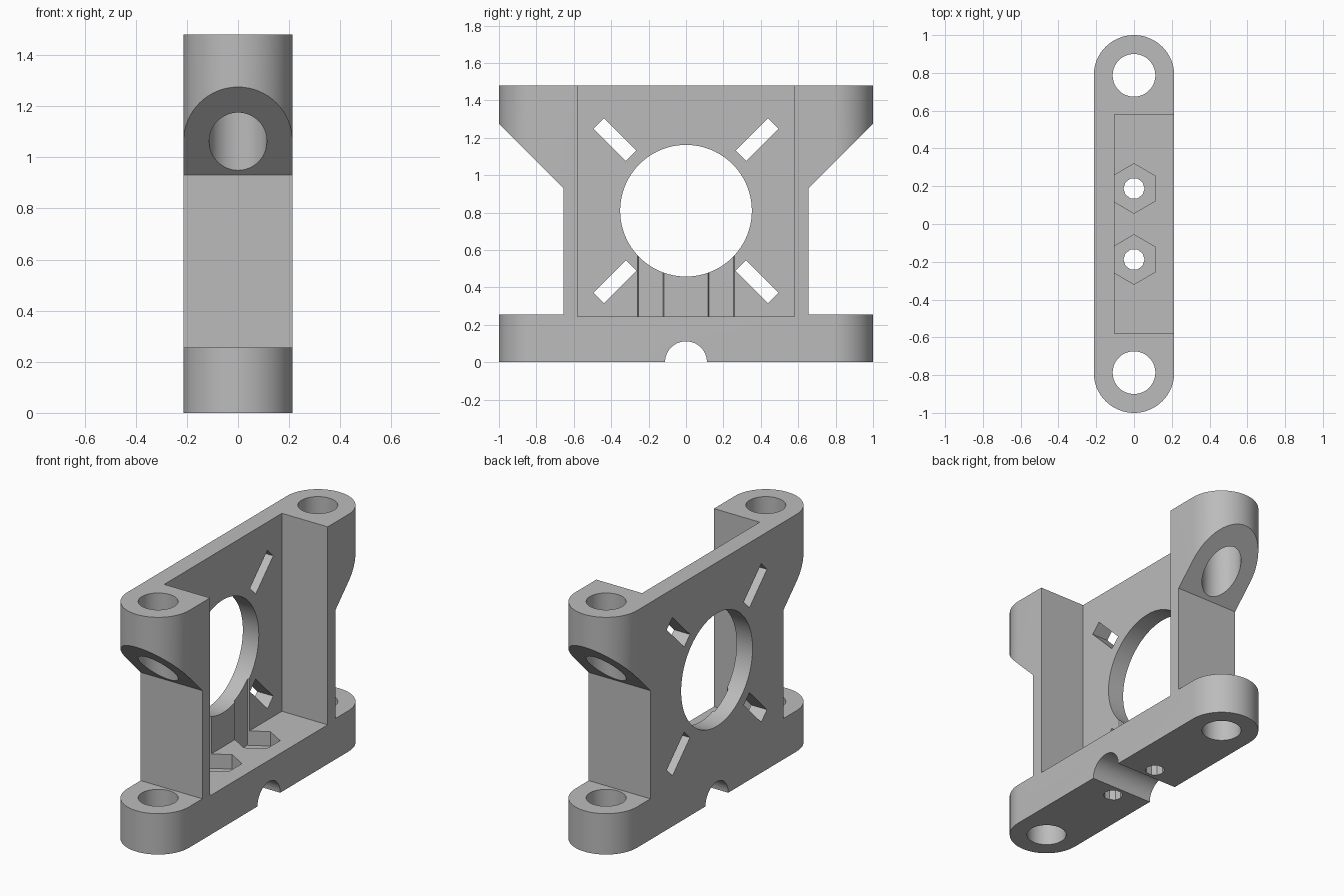
import bpy, bmesh
from math import pi, cos, sin, radians
from mathutils import Matrix, Vector

cube = bpy.data.objects.get("Cube")
if cube:
    bpy.data.objects.remove(cube)

grey = bpy.data.materials.new("plain grey")
grey.use_nodes = True
GREY = (0.5, 0.5, 0.5, 1)
grey.diffuse_color = GREY
grey.node_tree.nodes["Principled BSDF"].inputs["Base Color"].default_value = GREY

HALF_W = 0.213      # half thickness of the bracket
END_Y = 0.787       # centre of the rounded ends
HEIGHT = 1.48
BORE_Z = 0.81       # height of the large bore


def prism(name, points, depth):
    """Extrude a closed outline of 3D points along a vector."""
    bm = bmesh.new()
    face = bm.faces.new([bm.verts.new(p) for p in points])
    geom = bmesh.ops.extrude_face_region(bm, geom=[face])["geom"]
    bmesh.ops.translate(bm, vec=Vector(depth),
                        verts=[g for g in geom if isinstance(g, bmesh.types.BMVert)])
    bmesh.ops.recalc_face_normals(bm, faces=bm.faces)
    mesh = bpy.data.meshes.new(name)
    bm.to_mesh(mesh)
    bm.free()
    mesh.materials.append(grey)
    obj = bpy.data.objects.new(name, mesh)
    bpy.context.collection.objects.link(obj)
    return obj


def ring(radius, sides, start=0.0):
    return [(radius * cos(start + 2 * pi * i / sides),
             radius * sin(start + 2 * pi * i / sides)) for i in range(sides)]


def upright(name, y, radius, z0, z1, sides, start=0.0):
    return prism(name, [(a, y + b, z0) for a, b in ring(radius, sides, start)],
                 (0, 0, z1 - z0))


def crosswise(name, outline):
    return prism(name, [(-0.5, y, z) for y, z in outline], (1, 0, 0))


def boolean(target, cutter, operation="DIFFERENCE"):
    mod = target.modifiers.new(cutter.name, "BOOLEAN")
    mod.operation = operation
    mod.solver = "EXACT"
    mod.object = cutter
    bpy.context.view_layer.objects.active = target
    bpy.ops.object.modifier_apply(modifier=mod.name)
    bpy.data.objects.remove(cutter)


# Body: round-ended plan cut to the side outline
N = 32
arc = [(HALF_W * cos(pi * i / N), END_Y + HALF_W * sin(pi * i / N)) for i in range(N + 1)]
plan = arc + [(-x, -y) for x, y in arc]
body = prism("mount_bracket", [(x, y, -0.1) for x, y in plan], (0, 0, HEIGHT + 0.2))
side = [(1.1, 0), (1.1, 0.255), (0.655, 0.255), (0.655, 0.93), (1.1, 1.375), (1.1, HEIGHT)]
boolean(body, crosswise("side_outline", side + [(-y, z) for y, z in reversed(side)]), "INTERSECT")

# Motor pocket, open at the top and on one side
pocket = [(-0.103, -0.58), (0.5, -0.58), (0.5, 0.58), (-0.103, 0.58)]
boolean(body, prism("pocket", [(x, y, 0.245) for x, y in pocket], (0, 0, 2)))

# Large bore and the cable groove under the base
boolean(body, crosswise("bore", [(a, BORE_Z + b) for a, b in ring(0.352, 96)]))
boolean(body, crosswise("groove", ring(0.112, 48)))

# Diagonal screw slots around the bore
for k in range(4):
    turn = Matrix.Rotation(radians(45 + 90 * k), 2)
    corners = [turn @ Vector((0.537 + u * 0.122, v * 0.04))
               for u, v in ((-1, -1), (1, -1), (1, 1), (-1, 1))]
    boolean(body, crosswise("slot", [(p.x, BORE_Z + p.y) for p in corners]))

# Bolt holes, hexagonal nut seats and their small screw holes
for s in (-1, 1):
    boolean(body, upright("bolt_hole", s * END_Y, 0.113, -0.2, 2, 48))
    boolean(body, upright("nut_seat", s * 0.188, 0.131, 0.155, 0.8, 6, pi / 2))
    boolean(body, upright("screw_hole", s * 0.188, 0.056, -0.2, 0.3, 10))

# Smooth round walls, keep hard edges
bpy.ops.object.select_all(action="DESELECT")
body.select_set(True)
bpy.context.view_layer.objects.active = body
bpy.ops.object.shade_smooth_by_angle(angle=radians(30))
